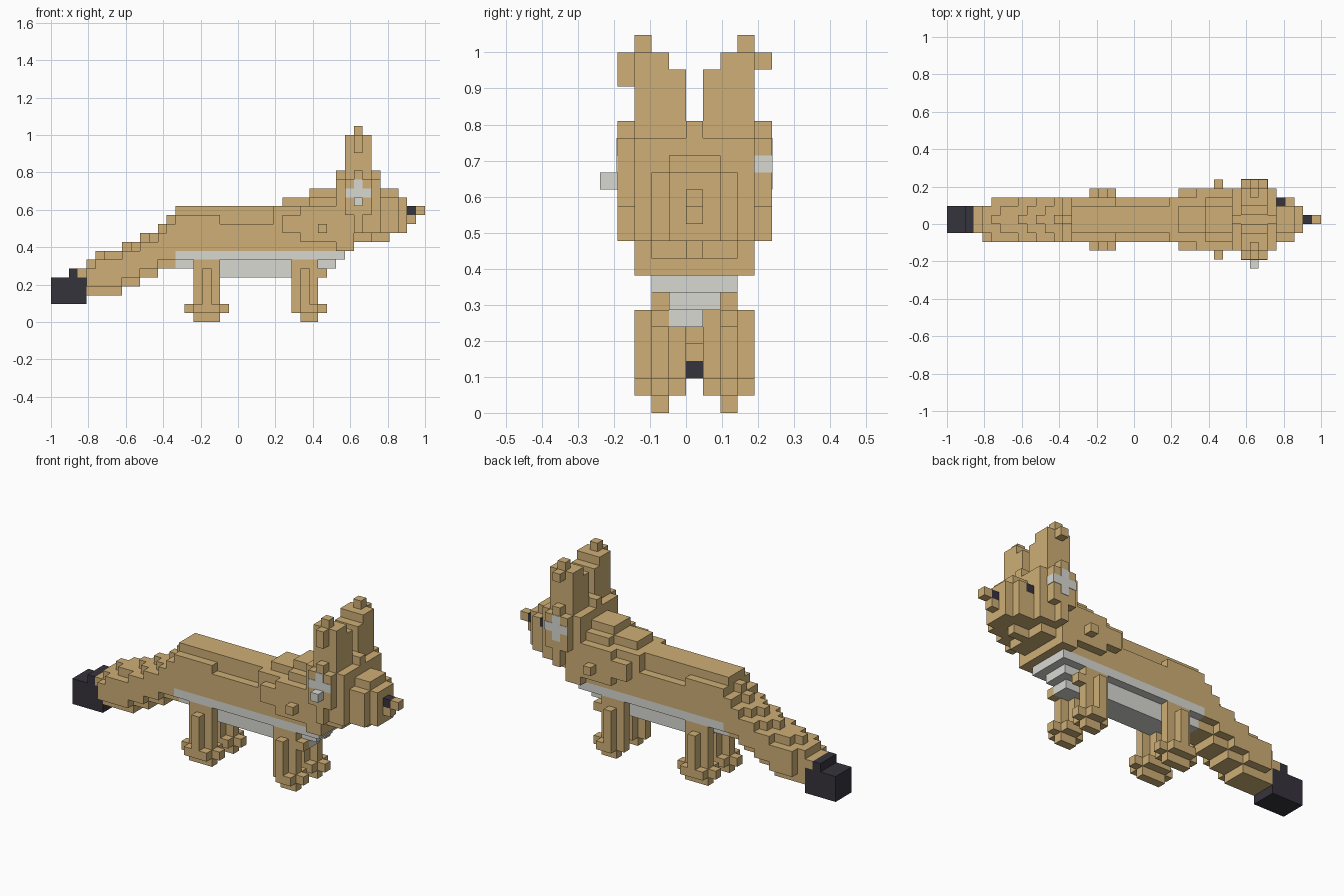
import bpy
import bmesh

cube = bpy.data.objects.get("Cube")
if cube:
    bpy.data.objects.remove(cube, do_unlink=True)

UNIT = 1 / 21  # edge of one block


def material(name, rgb):
    m = bpy.data.materials.new(name)
    m.use_nodes = True
    m.diffuse_color = (*rgb, 1)
    m.node_tree.nodes["Principled BSDF"].inputs["Base Color"].default_value = (*rgb, 1)
    return m


TAN = material("sandy fur", (0.62, 0.43, 0.18))
GREY = material("pale grey fur", (0.69, 0.69, 0.65))
DARK = material("charcoal", (0.037, 0.034, 0.045))


def part(name, mat, boxes, mirror=False):
    """Blocky part from (x0, x1, y0, y1, z0, z1) boxes in block units."""
    bm = bmesh.new()
    for x0, x1, y0, y1, z0, z1 in boxes:
        if mirror:
            y0, y1 = 11 - y1, 11 - y0
        size = (x1 - x0, y1 - y0, z1 - z0)
        mid = ((x0 + x1) / 2 - 21, (y0 + y1) / 2 - 5, (z0 + z1) / 2)
        for v in bmesh.ops.create_cube(bm, size=1)["verts"]:
            v.co = [(v.co[a] * size[a] + mid[a]) * UNIT for a in range(3)]
    mesh = bpy.data.meshes.new(name)
    bm.to_mesh(mesh)
    bm.free()
    mesh.materials.append(mat)
    bpy.context.collection.objects.link(bpy.data.objects.new(name, mesh))


# Tail: stepped segments (x0, x1, bottom, top) with a ridge, core and wide flanks
tail = [(3, 4, 4, 7, 5, 6), (4, 5, 4, 7, 3, 7), (4, 5, 3, 7, 4, 6)]
for x0, x1, lo, hi in [(5, 8, 3, 8), (8, 10, 4, 9), (10, 12, 5, 10),
                       (12, 13, 6, 11), (13, 14, 6, 12)]:
    tail += [(x0, x1, 4, 7, lo, hi - 1), (x0, x1, 5, 6, hi - 1, hi),
             (x0, x1, 3, 8, lo + 1, hi - 1)]
    if x1 - x0 > 1:
        tail.append((x0 + 1, x1, 4, 7, hi - 1, hi))
part("tail", TAN, tail)
part("tail_tip", DARK, [(0, 4, 4, 7, 2, 5), (2, 3, 4, 7, 5, 6)])

# Torso with a raised back, and the pale belly below
part("torso", TAN, [(14, 33, 3, 8, 8, 11), (14, 19, 3, 8, 11, 12),
                    (14, 33, 4, 7, 11, 13)])
part("belly", GREY, [(14, 33, 3, 8, 7, 8), (14, 32, 4, 7, 6, 7),
                     (17, 31, 4, 6, 5, 6), (17, 28, 6, 7, 5, 6)])

# Chest and neck
part("chest", TAN, [(26, 32, 2, 9, 10, 12), (28, 33, 2, 9, 9, 13),
                    (25, 32, 3, 8, 8, 13), (30, 31, 1, 10, 10, 11)])
part("neck", TAN, [(26, 32, 4, 7, 12, 14), (29, 32, 4, 7, 14, 15),
                   (29, 32, 3, 8, 12, 14)])

# Head with rounded edges, and the snout
part("head", TAN, [(32, 37, 2, 9, 10, 16), (32, 37, 5, 6, 16, 17),
                   (33, 36, 2, 9, 16, 17), (33, 36, 1, 10, 12, 16),
                   (34, 35, 1, 10, 10, 17), (32, 34, 2, 9, 8, 10),
                   (34, 36, 3, 8, 9, 10), (36, 37, 5, 6, 9, 10)])
part("snout", TAN, [(37, 39, 4, 7, 10, 15), (37, 38, 5, 6, 9, 10),
                    (37, 39, 3, 7, 10, 14),
                    (37, 38, 7, 8, 10, 13), (38, 39, 7, 8, 10, 14),
                    (39, 40, 4, 7, 10, 14), (40, 41, 5, 6, 11, 12),
                    (41, 42, 5, 6, 12, 13)])
part("nose", DARK, [(40, 41, 5, 6, 12, 13)])
part("eye", DARK, [(37, 38, 7, 8, 13, 14)])

# Pale cheek crosses, the left one wrapping forward, and the right cheek block
cross = [(33, 36, 0.95, 1.05, 14, 15), (34, 35, 0.95, 1.05, 13, 16)]
part("right_cheek_patch", GREY, cross)
part("left_cheek_patch", GREY, cross + [(35.95, 36.05, 0.95, 2, 14, 15)], mirror=True)
part("right_cheek_block", GREY, [(34, 35, 0, 1, 13, 14)])

# Ears
ear = [(33, 36, 4, 5, 17, 20), (33, 36, 2, 4, 17, 21), (34, 35, 2, 3, 21, 22)]
part("right_ear", TAN, ear + [(34, 35, 1, 2, 19, 21)])
part("left_ear", TAN, ear + [(34, 35, 1, 2, 20, 21)], mirror=True)


# Legs: plus-shaped columns on wider paws
def leg(x, paw, sole):
    return [(x, x + 3, 3, 4, 1, 7), (x + 1, x + 2, 2, 5, 1, 6),
            (paw[0], paw[1], 3, 4, 1, 2), (sole[0], sole[1], 2, 5, 1, 2),
            (sole[0], sole[1], 3, 4, 0, 1)]


for side, flip in (("right", False), ("left", True)):
    part(side + "_front_leg", TAN,
         leg(27, (27, 31), (28, 30)) + [(28, 31, 3, 4, 5, 6)], flip)
    part(side + "_hind_leg", TAN, leg(16, (15, 20), (16, 19)), flip)
